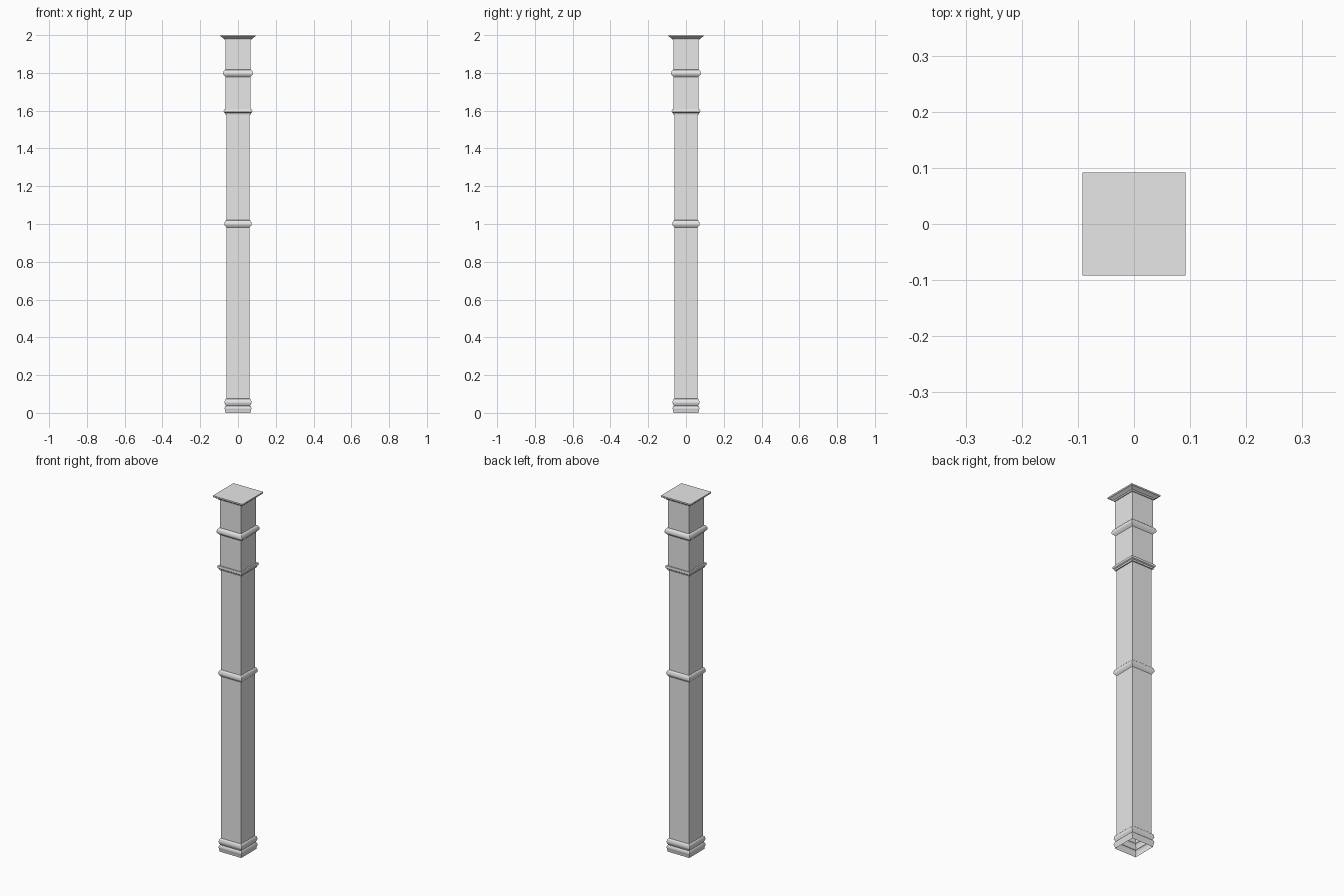
import bpy
import bmesh
import math

cube = bpy.data.objects.get("Cube")
if cube:
    bpy.data.objects.remove(cube, do_unlink=True)

stone = bpy.data.materials.new("plain_grey")
stone.use_nodes = True
stone.diffuse_color = (0.8, 0.8, 0.8, 1)
stone.node_tree.nodes["Principled BSDF"].inputs["Base Color"].default_value = (0.8, 0.8, 0.8, 1)

SHAFT = 0.062   # half width of the main shaft
NECK = 0.066    # half width of the upper block


def square_loft(name, profile, close_top=False):
    """Sweep a (half width, height) profile around a square, with mitred corners."""
    bm = bmesh.new()
    rings = [[bm.verts.new((sx * r, sy * r, z))
              for sx, sy in ((-1, -1), (1, -1), (1, 1), (-1, 1))]
             for r, z in profile]
    for low, high in zip(rings, rings[1:]):
        for i in range(4):
            j = (i + 1) % 4
            bm.faces.new((low[i], low[j], high[j], high[i]))
    if close_top:
        bm.faces.new(rings[-1])
    mesh = bpy.data.meshes.new(name)
    bm.to_mesh(mesh)
    bm.free()
    mesh.materials.append(stone)
    obj = bpy.data.objects.new(name, mesh)
    bpy.context.collection.objects.link(obj)
    bpy.ops.object.select_all(action="DESELECT")
    obj.select_set(True)
    bpy.context.view_layer.objects.active = obj
    bpy.ops.object.shade_smooth_by_angle(angle=math.radians(30))
    return obj


def bead(inner, outer, bottom, widest, top, steps=6):
    """Sloped underside with a rounded upper side."""
    points = [(inner, bottom), (outer - 0.001, widest - 0.003)]
    for i in range(steps + 1):
        a = math.pi / 2 * i / steps
        points.append((inner + (outer - inner) * math.cos(a),
                       widest + (top - widest) * math.sin(a)))
    return points


# Base: two stacked rounded mouldings, open underneath
square_loft("base_moulding",
            [(0.067, 0.0), (0.067, 0.008)]
            + bead(0.064, 0.071, 0.008, 0.022, 0.038)[1:]
            + bead(SHAFT, 0.071, 0.04, 0.053, 0.075)[1:])

# Shaft and upper block
square_loft("lower_shaft", [(SHAFT, 0.075), (SHAFT, 0.982)])
square_loft("upper_shaft", [(SHAFT, 1.02), (SHAFT, 1.58)])
square_loft("lower_neck", [(NECK, 1.605), (NECK, 1.778)])
square_loft("upper_neck", [(NECK, 1.817), (NECK, 1.974)])

# Rounded bands
square_loft("middle_band", bead(SHAFT, 0.072, 0.982, 0.997, 1.02))
square_loft("neck_band", bead(NECK, 0.079, 1.778, 1.794, 1.817))

# Stepped collar below the upper block
square_loft("collar", [(SHAFT, 1.58), (0.068, 1.58), (0.07, 1.588),
                       (0.075, 1.592), (0.076, 1.6), (0.074, 1.605), (NECK, 1.605)])

# Flared cap with a flat top
square_loft("cap", [(NECK, 1.974), (0.071, 1.974), (0.073, 1.981), (0.08, 1.984),
                    (0.087, 1.99), (0.092, 1.992), (0.092, 2.0)], close_top=True)
